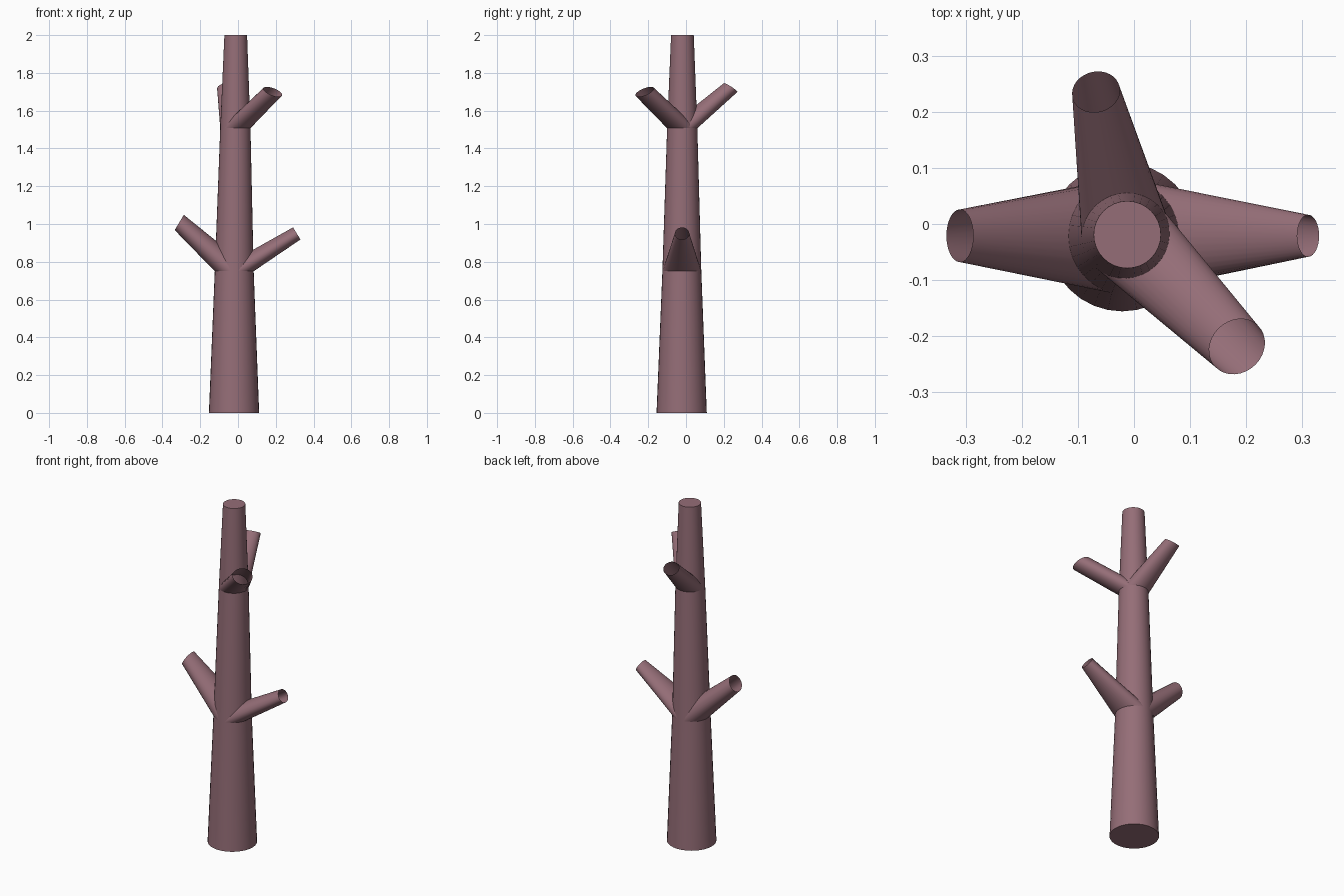
import bpy, bmesh, math
from mathutils import Vector

if "Cube" in bpy.data.objects:
    bpy.data.objects.remove(bpy.data.objects["Cube"])

SIDES = 32
bark = bpy.data.materials.new("dusty rose bark")
bark.diffuse_color = (0.30, 0.155, 0.185, 1)
bark.use_nodes = True
bark.node_tree.nodes["Principled BSDF"].inputs["Base Color"].default_value = bark.diffuse_color


def ring(bm, centre, radius, normal=(0, 0, 1)):
    """Circle of vertices, tilted from horizontal to face the normal."""
    turn = Vector((0, 0, 1)).rotation_difference(Vector(normal))
    angles = [2 * math.pi * i / SIDES for i in range(SIDES)]
    return [bm.verts.new(Vector(centre) + turn @ Vector(
        (radius * math.cos(a), radius * math.sin(a), 0))) for a in angles]


def tube(name, rings, capped):
    """Tapered tube through a list of (centre, radius[, normal]) rings."""
    bm = bmesh.new()
    loops = [ring(bm, *r) for r in rings]
    for low, high in zip(loops, loops[1:]):
        for i in range(SIDES):
            j = (i + 1) % SIDES
            bm.faces.new((low[i], low[j], high[j], high[i]))
    if capped:
        bm.faces.new(loops[0][::-1])
        bm.faces.new(loops[-1])
    mesh = bpy.data.meshes.new(name)
    bm.to_mesh(mesh)
    bm.free()
    mesh.materials.append(bark)
    obj = bpy.data.objects.new(name, mesh)
    bpy.context.collection.objects.link(obj)
    bpy.context.view_layer.objects.active = obj
    obj.select_set(True)
    bpy.ops.object.shade_smooth_by_angle(angle=math.radians(30))
    obj.select_set(False)


# trunk: three tapering stages, closed at both ends
lower_fork = ((-0.02, -0.022, 0.75), 0.103)
upper_fork = ((-0.014, -0.02, 1.507), 0.08)
tube("trunk", [((-0.021, -0.023, 0), 0.133), lower_fork, upper_fork,
               ((-0.012, -0.019, 2.0), 0.06)], True)

# hollow branches: grow from a trunk ring to a tilted open tip
branches = {
    "lower_left_branch": (lower_fork, (-0.311, -0.021, 1.008), 0.047, (-0.86, 0, 0.51)),
    "lower_right_branch": (lower_fork, (0.311, -0.021, 0.95), 0.0375, (0.85, 0, 0.52)),
    "upper_front_branch": (upper_fork, (0.184, -0.219, 1.70), 0.053, (0.34, -0.36, 0.87)),
    "upper_back_branch": (upper_fork, (-0.068, 0.236, 1.722), 0.043, (-0.14, 0.53, 0.84)),
}
for name, (base, tip, radius, facing) in branches.items():
    tube(name, [base, (tip, radius, facing)], False)
